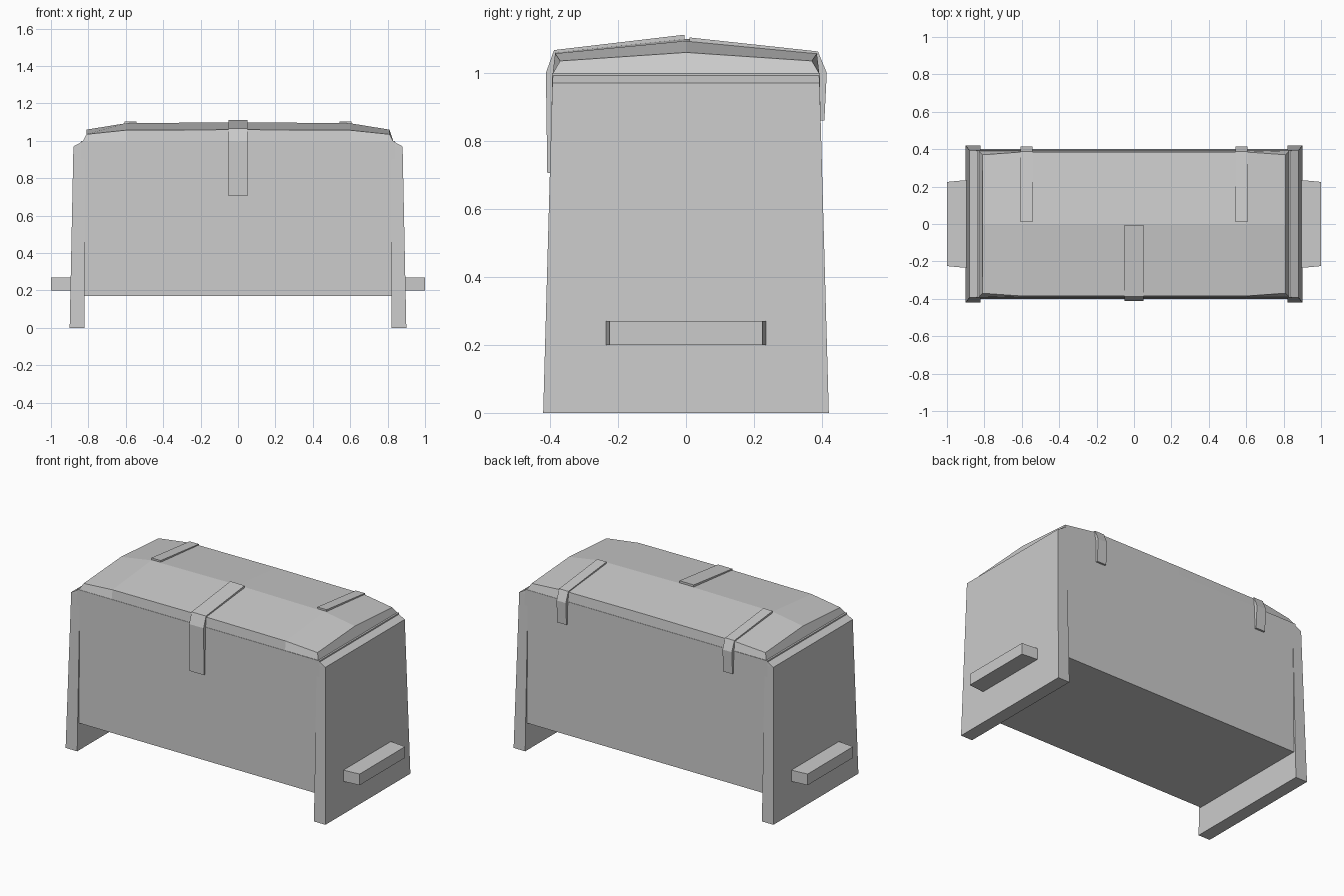
import bpy, bmesh

cube = bpy.data.objects.get("Cube")
if cube:
    bpy.data.objects.remove(cube)

grey = bpy.data.materials.new("plain grey")
grey.use_nodes = True
grey.diffuse_color = (0.6, 0.6, 0.6, 1)
grey.node_tree.nodes["Principled BSDF"].inputs["Base Color"].default_value = (0.6, 0.6, 0.6, 1)


def loft(name, rings):
    """Join matching closed rings of points and cap both ends."""
    bm = bmesh.new()
    rows = [[bm.verts.new(p) for p in ring] for ring in rings]
    n = len(rows[0])
    for a, b in zip(rows, rows[1:]):
        for i in range(n):
            j = (i + 1) % n
            bm.faces.new((a[i], a[j], b[j], b[i]))
    bm.faces.new(rows[0])
    bm.faces.new(rows[-1])
    bmesh.ops.recalc_face_normals(bm, faces=bm.faces)
    mesh = bpy.data.meshes.new(name)
    bm.to_mesh(mesh)
    bm.free()
    mesh.materials.append(grey)
    obj = bpy.data.objects.new(name, mesh)
    bpy.context.collection.objects.link(obj)
    return obj


def strap(name, x, half_width, outer, inner):
    """Bent metal band following a side profile."""
    profile = outer + inner[::-1]
    loft(name, [[(x + s * half_width, y, z) for y, z in profile] for s in (-1, 1)])


def rectangle(hx, hy, z):
    return [(-hx, -hy, z), (hx, -hy, z), (hx, hy, z), (-hx, hy, z)]


# Box between the end boards
loft("chest_body", [rectangle(0.85, 0.402, 0.17), rectangle(0.84, 0.394, 1.0)])

# Tapered end boards with bevelled tops, and their handles
for side, s in (("left", 1), ("right", -1)):
    levels = [(0.90, 0.42, 0.0), (0.88, 0.393, 0.97), (0.825, 0.391, 1.0)]
    loft(side + "_end_board",
         [[(s * 0.82, -y, z), (s * x, -y, z), (s * x, y, z), (s * 0.82, y, z)]
          for x, y, z in levels])
    loft(side + "_handle",
         [[(s * x, -y, 0.2), (s * x, y, 0.2), (s * x, y, 0.27), (s * x, -y, 0.27)]
          for x, y in ((0.87, 0.237), (1.0, 0.225))])

# Low pitched lid, falling away towards each end
stations = [(0.83, 0.81, 0.37, 1.035, 1.06), (0.6, 0.6, 0.385, 1.057, 1.094)]
middle = (0, 0, 0.385, 1.06, 1.1)
sections = ([(-a, -b, y, e, r) for a, b, y, e, r in stations] + [middle] + stations[::-1])
loft("lid", [[(base, -0.392, 0.998), (x, -y, eave), (x, 0, ridge),
              (x, y, eave), (base, 0.392, 0.998)]
             for base, x, y, eave, ridge in sections])

# Front clasp and rear hinges
strap("front_clasp", 0, 0.05,
      [(-0.005, 1.112), (-0.388, 1.067), (-0.412, 1.0), (-0.408, 0.705)],
      [(-0.005, 1.08), (-0.37, 1.04), (-0.385, 1.0), (-0.392, 0.705)])
for side, s in (("left", 1), ("right", -1)):
    strap(side + "_hinge", s * 0.575, 0.032,
          [(0.01, 1.104), (0.388, 1.063), (0.414, 1.0), (0.407, 0.86)],
          [(0.01, 1.08), (0.37, 1.04), (0.385, 1.0), (0.39, 0.86)])
